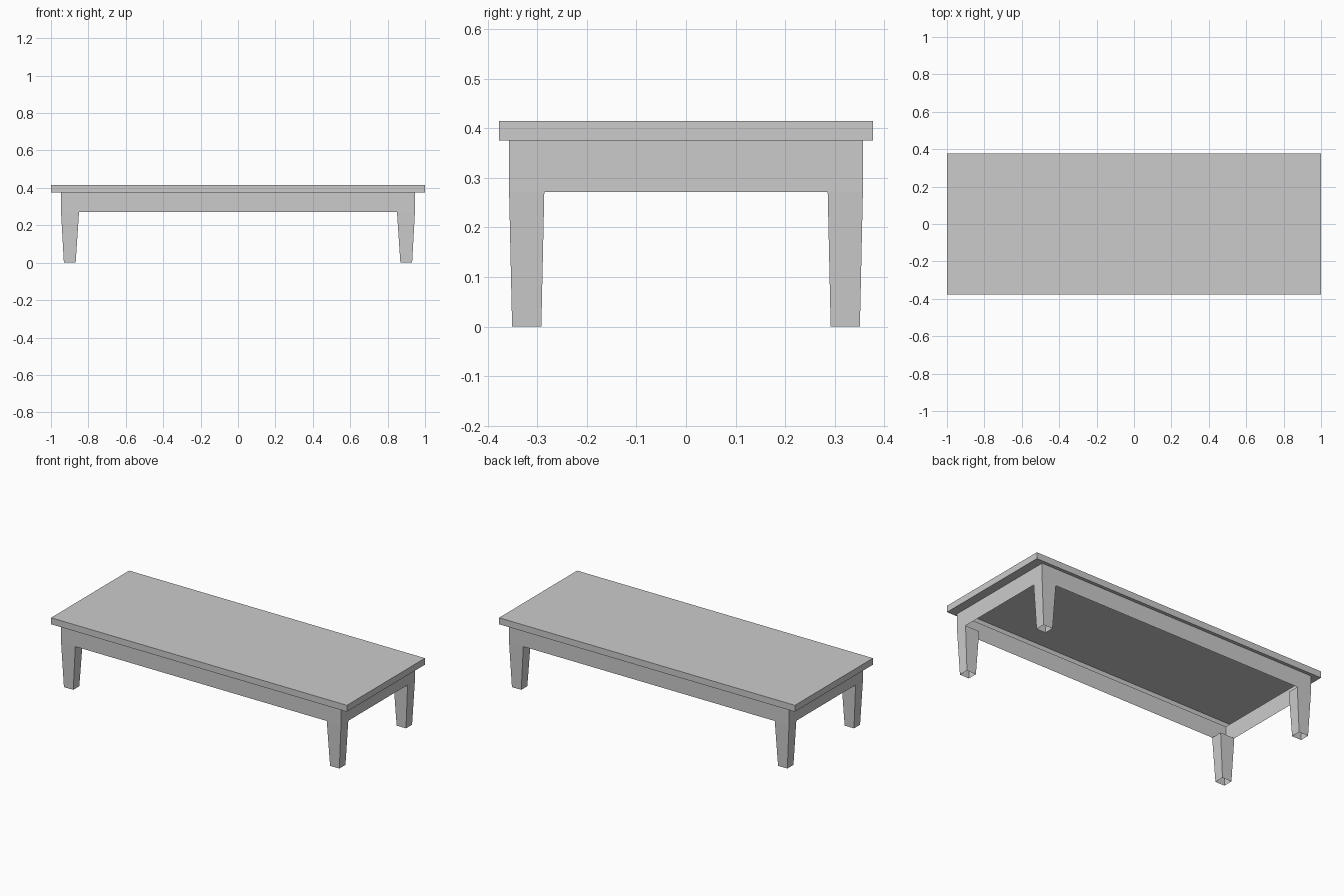
import bpy
import bmesh

cube = bpy.data.objects.get("Cube")
if cube:
    bpy.data.objects.remove(cube, do_unlink=True)

# Single light grey finish
grey = bpy.data.materials.new("light_grey")
grey.use_nodes = True
colour = (0.6, 0.6, 0.6, 1)
grey.diffuse_color = colour
grey.node_tree.nodes["Principled BSDF"].inputs["Base Color"].default_value = colour


def rectangle(x0, x1, y0, y1, z):
    return [(x0, y0, z), (x1, y0, z), (x1, y1, z), (x0, y1, z)]


def loft(name, *rings, top=False):
    """Skin a stack of rectangles with quads, optionally closing the last one."""
    bm = bmesh.new()
    loops = [[bm.verts.new(p) for p in ring] for ring in rings]
    for low, high in zip(loops, loops[1:]):
        for i in range(4):
            j = (i + 1) % 4
            bm.faces.new((low[i], low[j], high[j], high[i]))
    if top:
        bm.faces.new(loops[-1])
    mesh = bpy.data.meshes.new(name)
    bm.to_mesh(mesh)
    bm.free()
    mesh.materials.append(grey)
    obj = bpy.data.objects.new(name, mesh)
    bpy.context.collection.objects.link(obj)


TOP, UNDERSIDE, APRON_BOTTOM = 0.415, 0.3755, 0.2715
SLAB = (-1, 1, -0.377, 0.377)
FRAME_X, FRAME_Y = 0.946, 0.357
FRAME = (-FRAME_X, FRAME_X, -FRAME_Y, FRAME_Y)

# Hollow slab: overhanging rim underneath, edge band and top, open over the frame
loft("tabletop",
     rectangle(*FRAME, UNDERSIDE),
     rectangle(*SLAB, UNDERSIDE),
     rectangle(*SLAB, TOP), top=True)

# Thin apron sheet around the frame
loft("apron",
     rectangle(*FRAME, APRON_BOTTOM),
     rectangle(*FRAME, UNDERSIDE))

# Hollow tapered legs, open at the foot, one per corner
for side, sx in (("left", 1), ("right", -1)):
    for end, sy in (("front", -1), ("back", 1)):
        foot_x = sorted((sx * 0.868, sx * 0.931))
        foot_y = sorted((sy * 0.292, sy * 0.351))
        head_x = sorted((sx * 0.850, sx * FRAME_X))
        head_y = sorted((sy * 0.286, sy * FRAME_Y))
        loft(f"{end}_{side}_leg",
             rectangle(*foot_x, *foot_y, 0),
             rectangle(*head_x, *head_y, APRON_BOTTOM))
